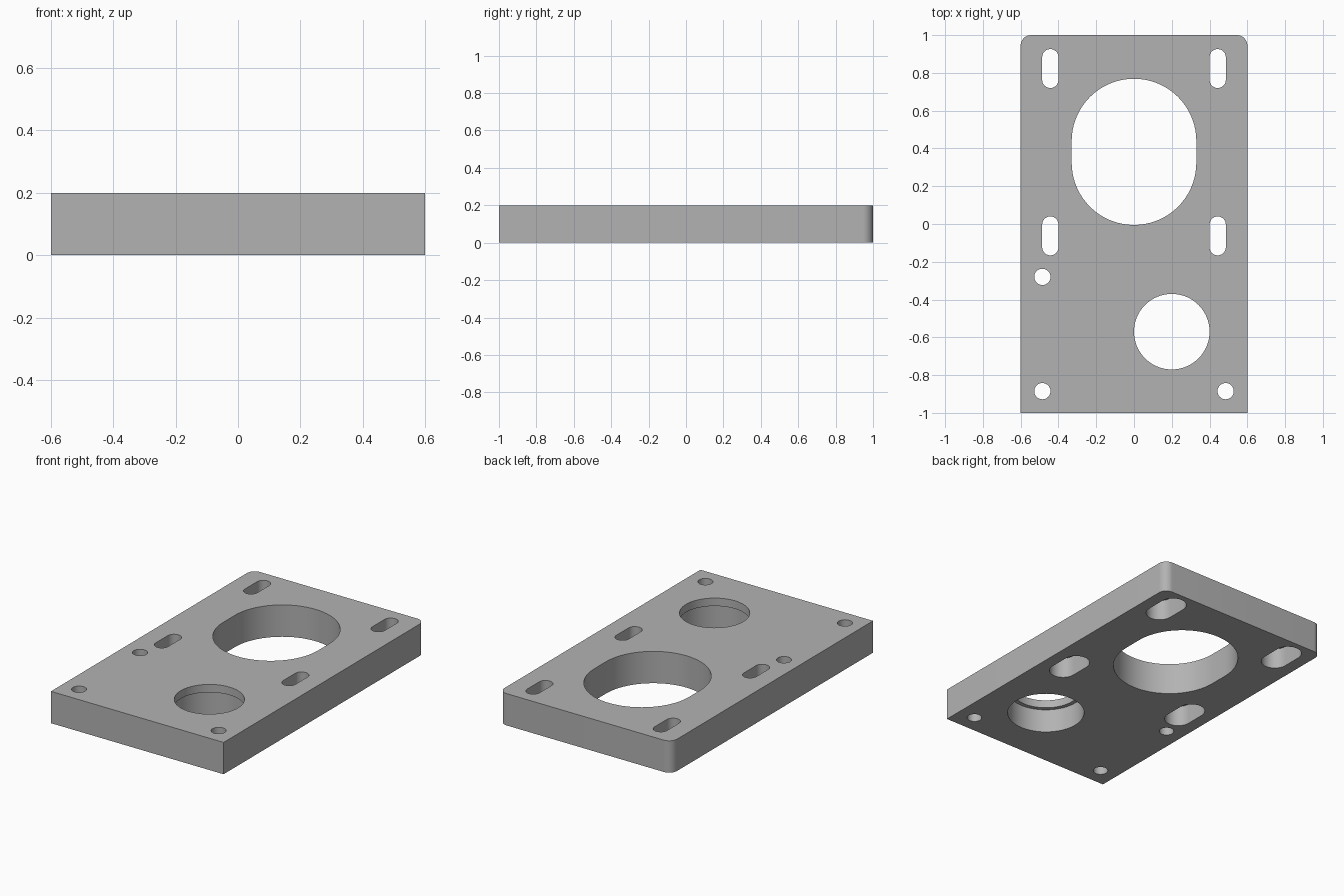
import bpy, bmesh
from math import pi, sin, cos, radians

if "Cube" in bpy.data.objects:
    bpy.data.objects.remove(bpy.data.objects["Cube"])

THICK = 0.2
HALF_W, HALF_L = 0.6, 1.0
CORNER = 0.055

grey = bpy.data.materials.new("plain grey")
grey.use_nodes = True
grey.diffuse_color = (0.45, 0.45, 0.45, 1)
grey.node_tree.nodes["Principled BSDF"].inputs["Base Color"].default_value = (0.45, 0.45, 0.45, 1)


def arc(x, y, r, start, end, steps):
    """Points on an arc, angles in degrees."""
    angles = [radians(start + (end - start) * i / steps) for i in range(steps + 1)]
    return [(x + r * cos(a), y + r * sin(a)) for a in angles]


def prism(name, outline, z0, z1):
    """Extrude a closed outline between two heights."""
    bm = bmesh.new()
    base = bm.faces.new([bm.verts.new((x, y, z0)) for x, y in outline])
    top = bmesh.ops.extrude_face_region(bm, geom=[base])["geom"]
    bmesh.ops.translate(bm, vec=(0, 0, z1 - z0),
                        verts=[v for v in top if isinstance(v, bmesh.types.BMVert)])
    bmesh.ops.recalc_face_normals(bm, faces=bm.faces)
    mesh = bpy.data.meshes.new(name)
    bm.to_mesh(mesh)
    bm.free()
    mesh.materials.append(grey)
    obj = bpy.data.objects.new(name, mesh)
    bpy.context.collection.objects.link(obj)
    return obj


# Plate with its two back corners rounded
outline = [(-HALF_W, -HALF_L), (HALF_W, -HALF_L)]
outline += arc(HALF_W - CORNER, HALF_L - CORNER, CORNER, 0, 90, 12)
outline += arc(CORNER - HALF_W, HALF_L - CORNER, CORNER, 90, 180, 12)
plate = prism("mounting_plate", outline, 0, THICK)


def cut(x, y, r, half=0.0, depth=THICK + 0.1, steps=24):
    """Cut a round hole, or a slot along y, upwards from the underside."""
    if half:
        shape = arc(x, y + half, r, 0, 180, steps) + arc(x, y - half, r, 180, 360, steps)
    else:
        shape = arc(x, y, r, 0, 360, 2 * steps)[:-1]
    cutter = prism("hole_cutter", shape, -0.1, depth)
    cutter.hide_render = True
    mod = plate.modifiers.new("hole", "BOOLEAN")
    mod.operation = "DIFFERENCE"
    mod.solver = "EXACT"
    mod.object = cutter
    bpy.context.view_layer.objects.active = plate
    bpy.ops.object.modifier_apply(modifier=mod.name)
    bpy.data.objects.remove(cutter)


# Large oval opening
cut(0, 0.382, 0.33, half=0.057, steps=36)

# Round opening, wider below a thin lip
cut(0.2, -0.57, 0.2, steps=32)
cut(0.2, -0.57, 0.225, depth=0.15, steps=32)

# Four slots, each with a wider recess underneath
for x in (-0.443, 0.443):
    for y in (-0.063, 0.823):
        cut(x, y, 0.043, half=0.06)
        cut(x, y, 0.08, half=0.06, depth=0.13)

# Three screw holes
for x, y in ((-0.485, -0.28), (-0.485, -0.885), (0.485, -0.885)):
    cut(x, y, 0.043)

# Smooth hole walls, sharp rims
bpy.ops.object.select_all(action="DESELECT")
plate.select_set(True)
bpy.context.view_layer.objects.active = plate
bpy.ops.object.shade_smooth_by_angle(angle=radians(30))
